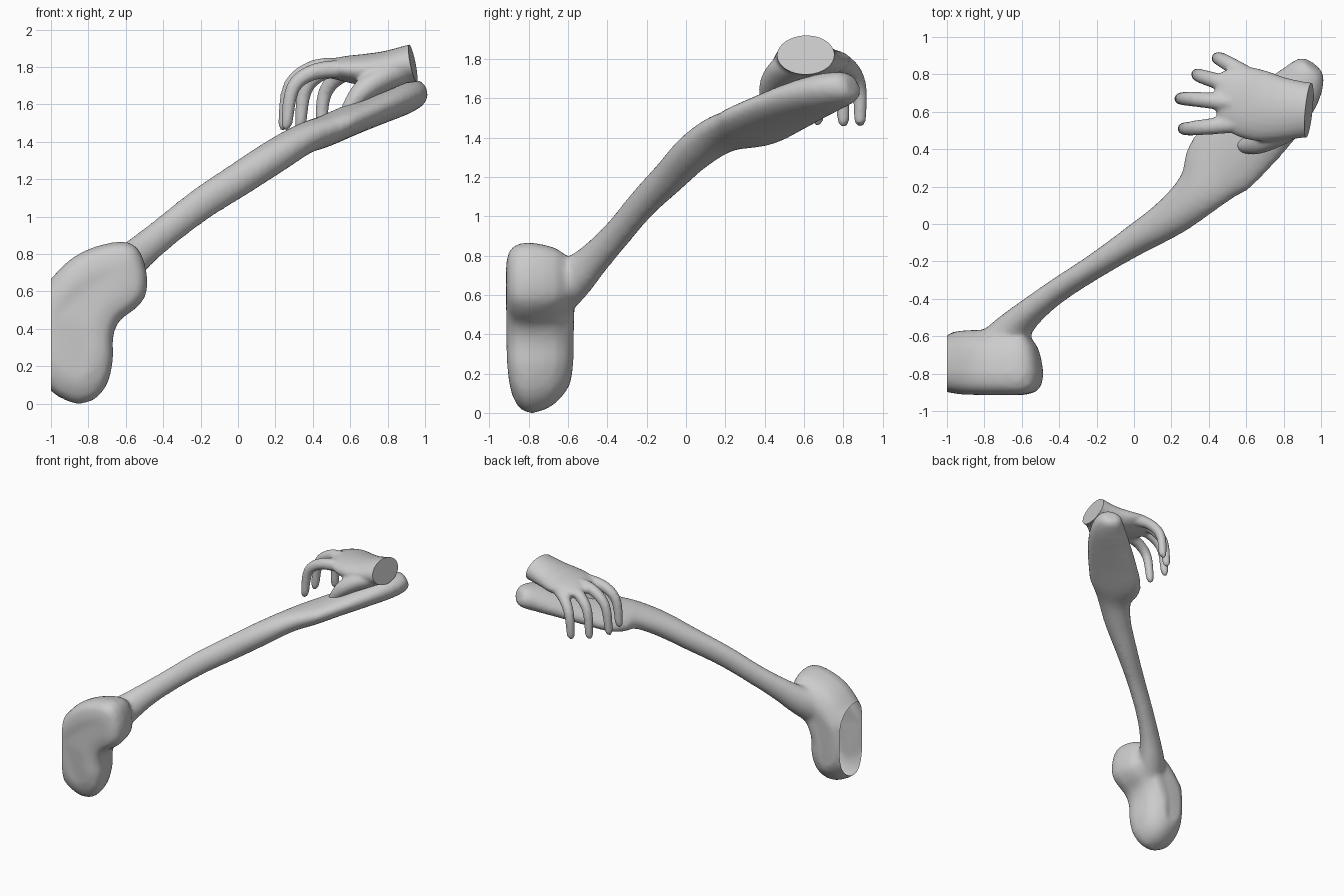
import bpy, bmesh, math
from mathutils import Vector

if "Cube" in bpy.data.objects:
    bpy.data.objects.remove(bpy.data.objects["Cube"])


def spline(pts, steps, closed=False):
    """Catmull-Rom interpolation through tuples of any length."""
    n, out = len(pts), []
    for i in range(n if closed else n - 1):
        if closed:
            p = [pts[(i + k) % n] for k in (-1, 0, 1, 2)]
        else:
            p = [pts[min(max(i + k, 0), n - 1)] for k in (-1, 0, 1, 2)]
        for s in range(steps):
            t = s / steps
            out.append([0.5 * (2 * b + (c - a) * t + (2 * a - 5 * b + 4 * c - d) * t * t
                               + (3 * b - a - 3 * c + d) * t ** 3) for a, b, c, d in zip(*p)])
    if not closed:
        out.append(list(pts[-1]))
    return out


def skin(name, rings):
    """Bridge a list of equal rings and cap both ends."""
    bm = bmesh.new()
    vr = [[bm.verts.new(c) for c in r] for r in rings]
    n = len(rings[0])
    for a, b in zip(vr, vr[1:]):
        for i in range(n):
            j = (i + 1) % n
            bm.faces.new((a[i], a[j], b[j], b[i]))
    bm.faces.new(vr[0])
    bm.faces.new(vr[-1])
    bmesh.ops.recalc_face_normals(bm, faces=bm.faces[:])
    me = bpy.data.meshes.new(name)
    bm.to_mesh(me)
    bm.free()
    ob = bpy.data.objects.new(name, me)
    bpy.context.collection.objects.link(ob)
    return ob


def sweep(name, stations, ref, sides=16, steps=4):
    """Elliptic tube; stations are (x, y, z, half width along ref, half thickness)."""
    path = spline(stations, steps)
    rings = []
    for i, s in enumerate(path):
        c = Vector(s[:3])
        t = (Vector(path[min(i + 1, len(path) - 1)][:3]) - Vector(path[max(i - 1, 0)][:3])).normalized()
        side = Vector(ref)
        side = (side - t * side.dot(t)).normalized()
        up = t.cross(side)
        rings.append([c + side * s[3] * math.cos(a) + up * s[4] * math.sin(a)
                      for a in (2 * math.pi * k / sides for k in range(sides))])
    return skin(name, rings)


def fuse(name, parts, voxel, rounds, cut_co, cut_no, fill):
    """Melt overlapping parts into one skin, then slice it flat along a plane."""
    bpy.ops.object.select_all(action='DESELECT')
    for p in parts:
        p.select_set(True)
    ob = parts[0]
    bpy.context.view_layer.objects.active = ob
    bpy.ops.object.join()
    ob.name = name
    rm = ob.modifiers.new("melt", 'REMESH')
    rm.mode = 'VOXEL'
    rm.voxel_size = voxel
    sm = ob.modifiers.new("relax", 'SMOOTH')
    sm.factor, sm.iterations = 0.5, rounds
    for m in ("melt", "relax"):
        bpy.ops.object.modifier_apply(modifier=m)
    bm = bmesh.new()
    bm.from_mesh(ob.data)
    res = bmesh.ops.bisect_plane(bm, geom=bm.verts[:] + bm.edges[:] + bm.faces[:],
                                 plane_co=cut_co, plane_no=cut_no, clear_outer=True)
    if fill:
        edges = [e for e in res["geom_cut"] if isinstance(e, bmesh.types.BMEdge)]
        bmesh.ops.holes_fill(bm, edges=edges, sides=0)
        bmesh.ops.recalc_face_normals(bm, faces=bm.faces[:])
    bm.to_mesh(ob.data)
    bm.free()
    bpy.ops.object.shade_smooth_by_angle(angle=math.radians(45))
    return ob


# Base: kidney outline, rounded front to back and towards the bottom and left
outline = [(-1.09, .56), (-1, .67), (-.9, .77), (-.78, .835), (-.62, .868), (-.53, .825), (-.487, .7),
           (-.492, .58), (-.55, .505), (-.635, .44), (-.667, .35), (-.667, .24), (-.695, .11),
           (-.765, .022), (-.86, -.003), (-.94, .025), (-1, .065), (-1.09, .17), (-1.12, .36)]
loop = [Vector(p) for p in spline(outline, 3, closed=True)]
layers = [(-.915, .12), (-.91, .08), (-.895, .035), (-.86, .01), (-.80, 0), (-.72, .012),
          (-.66, .03), (-.61, .065), (-.58, .11), (-.565, .15)]
rings = []
for y, inset in layers:
    ring = []
    for i, p in enumerate(loop):
        d = (loop[(i + 1) % len(loop)] - loop[i - 1]).normalized()
        q = p + Vector((d.y, -d.x)) * inset
        f = (1 - .38 * max(0, (.32 - q.y) / .32) ** 2) * (1 - .12 * max(0, min(1, (-.9 - q.x) / .1)) ** 2)
        ring.append((q.x, -.765 + (y + .765) * f, q.y))
    rings.append(ring)
base = skin("base", rings)

# Rising arm that widens into a flat rest
arm = sweep("arm", [
    (-.76, -.70, .60, .13, .16), (-.66, -.575, .68, .10, .12), (-.55, -.465, .785, .075, .095),
    (-.40, -.35, .91, .066, .085), (-.20, -.22, 1.065, .068, .088), (0, -.09, 1.195, .083, .092),
    (.20, .04, 1.325, .108, .092), (.35, .175, 1.415, .14, .085), (.46, .32, 1.455, .21, .085),
    (.61, .46, 1.52, .205, .085), (.76, .60, 1.585, .18, .09), (.87, .72, 1.63, .145, .092),
    (.935, .82, 1.655, .10, .08), (.955, .85, 1.665, .06, .05)],
    (-.53, .85, -.2))
fuse("base_and_arm_rest", [base, arm], .02, 5, (-1, 0, 0), (-1, 0, 0), fill=False)

# Palm running out past the wrist cut
palm = sweep("palm", [
    (1.02, .61, 1.835, .145, .10), (.935, .61, 1.82, .147, .102), (.80, .615, 1.795, .168, .092),
    (.68, .63, 1.785, .19, .085), (.57, .66, 1.79, .185, .068), (.48, .67, 1.79, .155, .046),
    (.44, .67, 1.785, .11, .025)], (.1, 1, 0), sides=24)

# Thumb reaching down to the rest
thumb = sweep("thumb", [
    (.88, .58, 1.78, .09, .07), (.77, .51, 1.74, .095, .075), (.67, .44, 1.675, .066, .06),
    (.60, .42, 1.59, .045, .042), (.55, .43, 1.49, .034, .03), (.545, .43, 1.47, .015, .015)],
    (0, 1, 0))

# Four curled fingers: knuckle, middle joint, end joint, tip
fingers = [
    [(.58, .54, 1.79), (.41, .522, 1.775), (.295, .51, 1.69), (.262, .51, 1.50)],
    [(.58, .64, 1.80), (.41, .66, 1.795), (.28, .67, 1.70), (.245, .67, 1.50)],
    [(.60, .73, 1.795), (.46, .76, 1.775), (.36, .79, 1.68), (.335, .80, 1.49)],
    [(.68, .75, 1.785), (.55, .83, 1.755), (.465, .88, 1.66), (.445, .885, 1.49)],
]
parts = [palm, thumb]
for joints in fingers:
    st = [(*p, r, r) for p, r in zip(joints, (.050, .044, .038, .030))]
    x, y, z = joints[-1]
    st.append((x + .003, y, z - .022, .014, .014))
    parts.append(sweep("finger", st, (0, 1, 0)))
fuse("hand", parts, .012, 4, (.935, .61, 1.82), (1, -.1, .2), fill=True)
